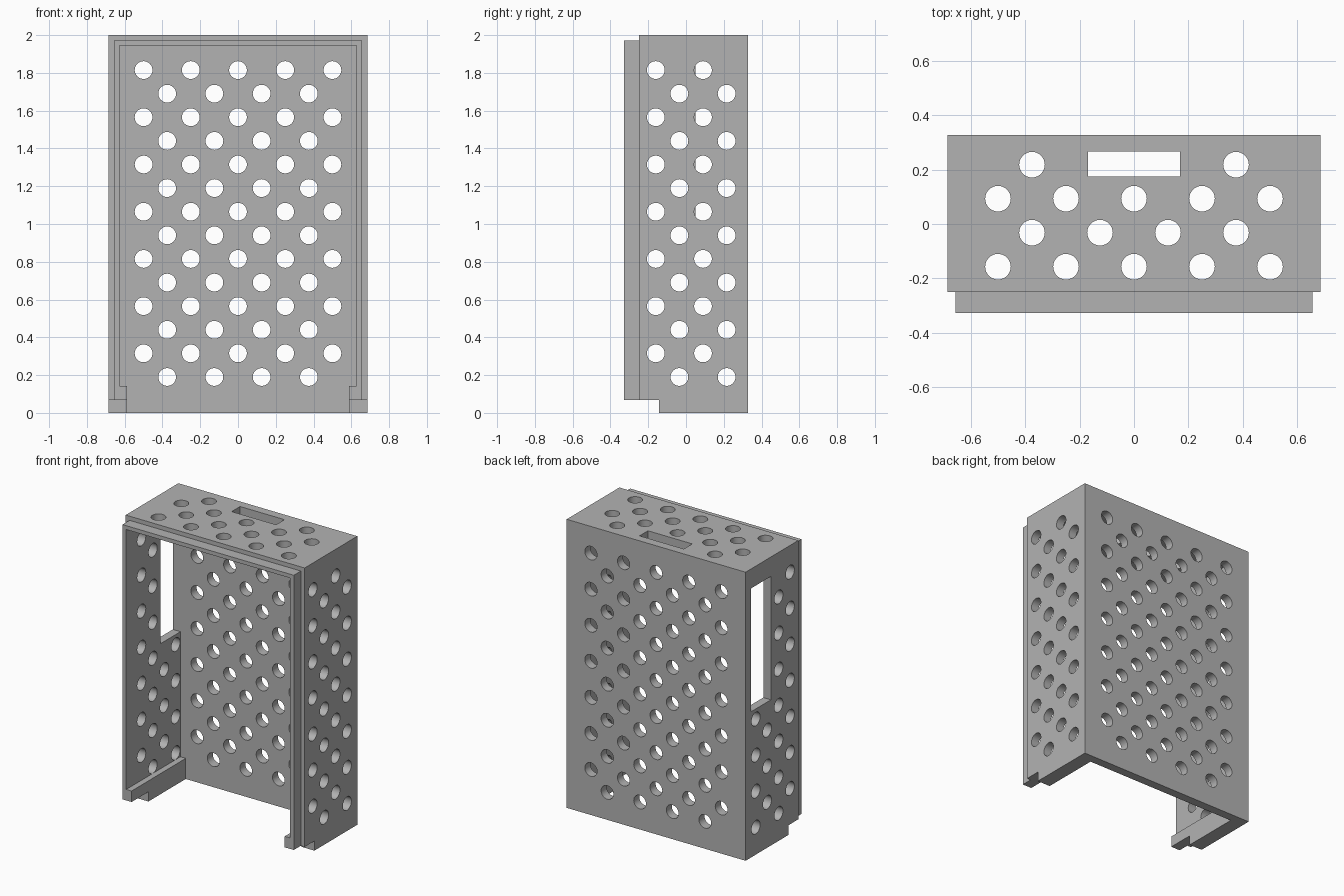
import bpy, bmesh
from mathutils import Matrix, Vector

if "Cube" in bpy.data.objects:
    bpy.data.objects.remove(bpy.data.objects["Cube"])

HOLE_R = 0.047
PITCH = 0.25
INNER_BACK = 0.266

grey = bpy.data.materials.new("light grey")
grey.use_nodes = True
grey.diffuse_color = (0.45, 0.45, 0.45, 1)
grey.node_tree.nodes["Principled BSDF"].inputs["Base Color"].default_value = grey.diffuse_color


def add_box(bm, lo, hi):
    lo, hi = Vector(lo), Vector(hi)
    m = Matrix.Translation((lo + hi) / 2) @ Matrix.Diagonal((*(hi - lo), 1))
    bmesh.ops.create_cube(bm, size=1, matrix=m)


def add_hole(bm, centre, axis):
    turn = Vector(axis).to_track_quat('Z', 'Y').to_matrix().to_4x4()
    bmesh.ops.create_cone(bm, cap_ends=True, segments=32, radius1=HOLE_R, radius2=HOLE_R,
                          depth=0.18, matrix=Matrix.Translation(centre) @ turn)


def finish(bm, name):
    bmesh.ops.recalc_face_normals(bm, faces=bm.faces)
    mesh = bpy.data.meshes.new(name)
    bm.to_mesh(mesh)
    bm.free()
    mesh.materials.append(grey)
    ob = bpy.data.objects.new(name, mesh)
    bpy.context.collection.objects.link(ob)
    return ob


def combine(target, tool, operation):
    mod = target.modifiers.new(tool.name, 'BOOLEAN')
    mod.object, mod.operation, mod.solver = tool, operation, 'EXACT'
    bpy.context.view_layer.objects.active = target
    bpy.ops.object.modifier_apply(modifier=mod.name)
    bpy.data.objects.remove(tool)


def box_object(name, lo, hi):
    bm = bmesh.new()
    add_box(bm, lo, hi)
    return finish(bm, name)


# Outer case with the stepped rim at the front
case = box_object("perforated_case", (-0.686, -0.25, 0), (0.686, 0.327, 2))
combine(case, box_object("front_rim", (-0.657, -0.327, 0.03), (0.657, 0, 1.971)), 'UNION')

# Cavity: open at the front and bottom, narrower between the bottom ledges
half = [(0.587, -0.1), (0.587, 0.143), (0.628, 0.143), (0.628, 1.944)]
outline = half + [(-x, z) for x, z in reversed(half)]
bm = bmesh.new()
face = bm.faces.new([bm.verts.new((x, -0.5, z)) for x, z in outline])
side = bmesh.ops.extrude_face_region(bm, geom=[face])["geom"]
bmesh.ops.translate(bm, vec=(0, INNER_BACK + 0.5, 0),
                    verts=[v for v in side if isinstance(v, bmesh.types.BMVert)])
combine(case, finish(bm, "cavity"), 'DIFFERENCE')

# Notch under the front of the ledges
combine(case, box_object("foot_notch", (-1, -1, -0.5), (1, -0.143, 0.067)), 'DIFFERENCE')

# Slots and staggered round holes
bm = bmesh.new()
add_box(bm, (-0.17, 0.174, 1.9), (0.17, INNER_BACK, 2.1))
add_box(bm, (-0.8, 0.05, 1.01), (-0.55, INNER_BACK, 1.865))

for row in range(14):
    odd = row % 2
    z = 1.815 - row * PITCH / 2
    for i in range(5 - odd):
        add_hole(bm, ((i - 2 + odd / 2) * PITCH, 0.3, z), (0, 1, 0))
    for i in range(2):
        y = -0.16 + (i + odd / 2) * PITCH
        add_hole(bm, (0.66, y, z), (1, 0, 0))
        if not (i == 1 and z > 1):
            add_hole(bm, (-0.66, y, z), (1, 0, 0))

for row in range(4):
    odd = row % 2
    for i in range(5 - odd):
        x = (i - 2 + odd / 2) * PITCH
        if row < 3 or abs(x) > 0.2:
            add_hole(bm, (x, -0.157 + row * PITCH / 2, 1.98), (0, 0, 1))
combine(case, finish(bm, "perforations"), 'DIFFERENCE')

# Smooth hole walls, sharp edges elsewhere
bpy.ops.object.select_all(action='DESELECT')
case.select_set(True)
bpy.context.view_layer.objects.active = case
bpy.ops.object.shade_smooth_by_angle(angle=0.52)
